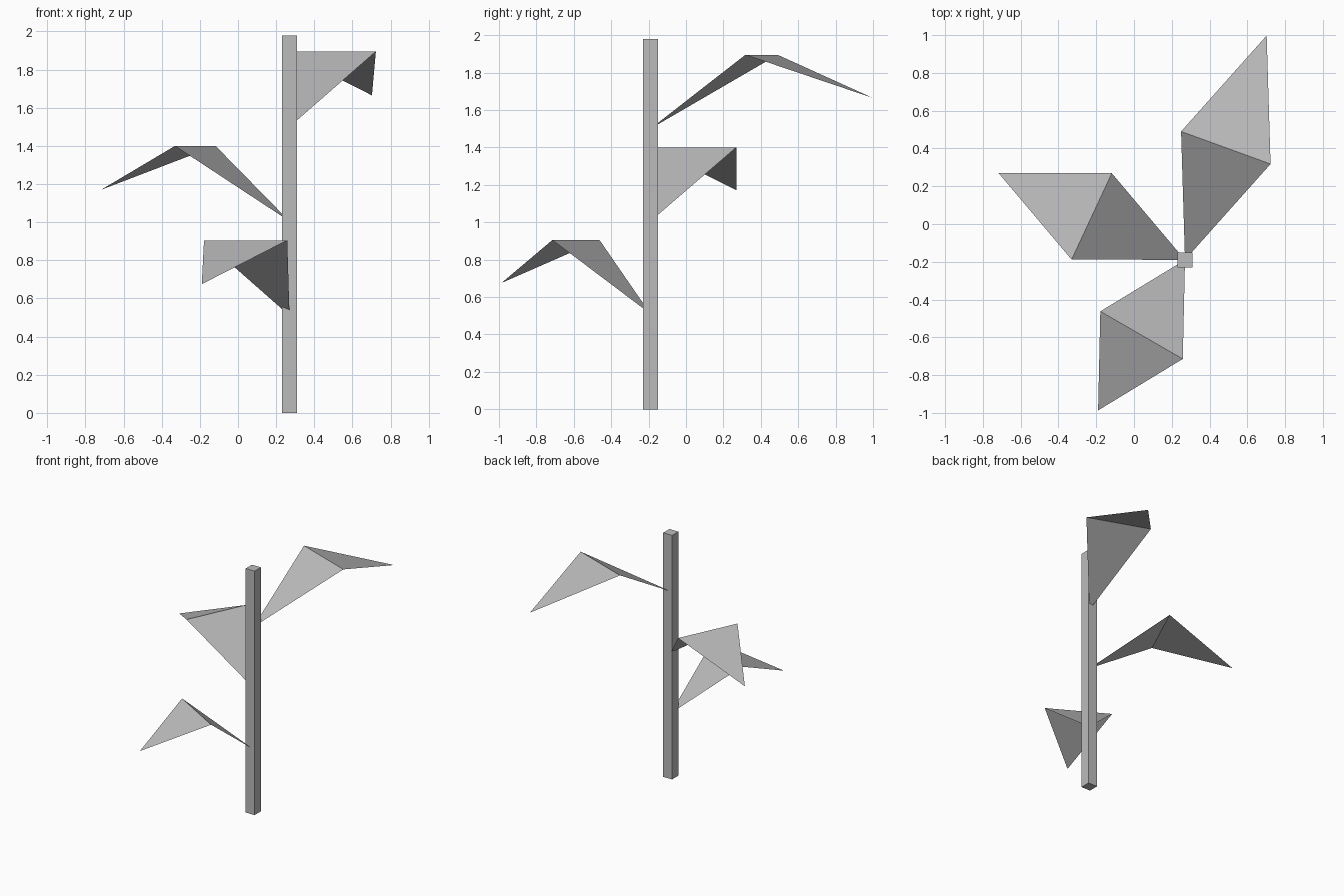
import bpy, bmesh, math
from mathutils import Matrix, Vector

cube = bpy.data.objects.get("Cube")
if cube:
    bpy.data.objects.remove(cube, do_unlink=True)

grey = bpy.data.materials.new("plain grey")
grey.use_nodes = True
colour = (0.5, 0.5, 0.5, 1)
grey.diffuse_color = colour
grey.node_tree.nodes["Principled BSDF"].inputs["Base Color"].default_value = colour

STEM_X, STEM_Y = 0.27, -0.19
STEM_WIDTH, STEM_HEIGHT = 0.08, 1.98


def add_object(name, bm):
    mesh = bpy.data.meshes.new(name)
    bm.to_mesh(mesh)
    bm.free()
    mesh.materials.append(grey)
    obj = bpy.data.objects.new(name, mesh)
    bpy.context.collection.objects.link(obj)
    return obj


def add_leaf(name, height, reach, heading):
    """Folded diamond: rises from the stem to a level crease, then droops."""
    half_width, crease_rise, tip_rise = 0.252, 0.395, 0.165
    bm = bmesh.new()
    base = bm.verts.new((0, 0, 0))
    right = bm.verts.new((reach, -half_width, crease_rise))
    left = bm.verts.new((reach, half_width, crease_rise))
    tip = bm.verts.new((2 * reach, 0, tip_rise))
    bm.faces.new((base, right, left))
    bm.faces.new((right, tip, left))
    leaf = add_object(name, bm)
    leaf.location = (STEM_X, STEM_Y, height)
    leaf.rotation_euler.z = math.radians(heading)


# Square stem
bm = bmesh.new()
bmesh.ops.create_cube(bm, size=1, matrix=Matrix.Diagonal(
    Vector((STEM_WIDTH, STEM_WIDTH, STEM_HEIGHT, 1))))
stem = add_object("stem", bm)
stem.location = (STEM_X, STEM_Y, STEM_HEIGHT / 2)

# Leaves spiral down the stem and get shorter
add_leaf("upper_leaf", 1.5, 0.632, 70)
add_leaf("middle_leaf", 1.005, 0.545, 155)
add_leaf("lower_leaf", 0.51, 0.46, 240)
